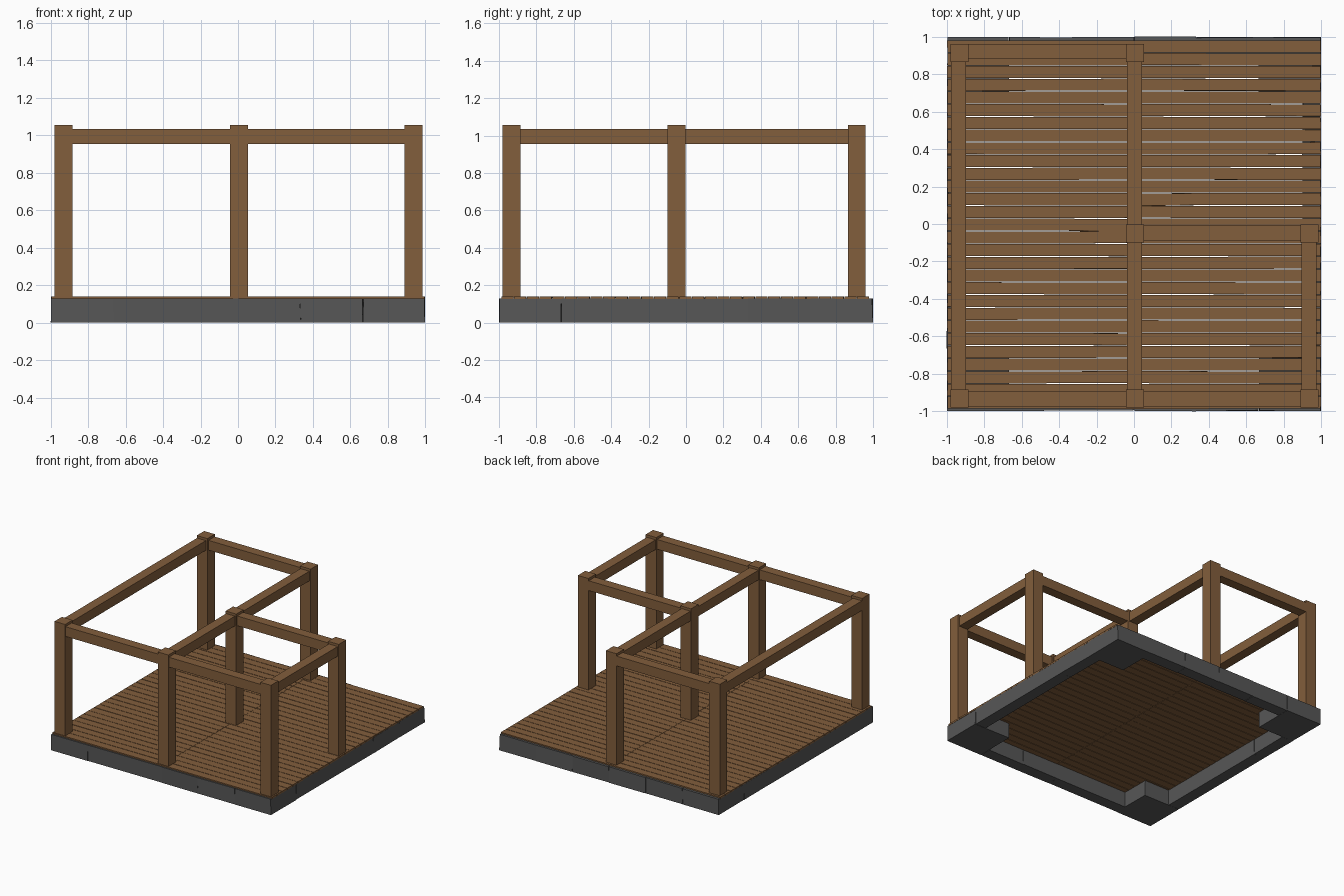
import bpy, bmesh, random
from mathutils import Matrix, Vector

if "Cube" in bpy.data.objects:
    bpy.data.objects.remove(bpy.data.objects["Cube"])

random.seed(4)


def material(name, color):
    m = bpy.data.materials.new(name)
    m.diffuse_color = color
    m.use_nodes = True
    m.node_tree.nodes["Principled BSDF"].inputs["Base Color"].default_value = m.diffuse_color
    return m


WOOD = material("wood", (0.225, 0.112, 0.045, 1))
STONE = material("stone", (0.095, 0.095, 0.095, 1))


def box(name, x, y, z, mat, jitter=0.0, turn=0.0):
    """Box from (min, max) ranges, with optional hand-cut irregularity."""
    lo, hi = Vector((x[0], y[0], z[0])), Vector((x[1], y[1], z[1]))
    size = hi - lo
    bm = bmesh.new()
    bmesh.ops.create_cube(bm, size=1)
    for v in bm.verts:
        v.co = Vector(a * b for a, b in zip(v.co, size))
        v.co.x += random.uniform(-jitter, jitter)
        v.co.y += random.uniform(-jitter, jitter)
    bm.transform(Matrix.Rotation(random.uniform(-turn, turn), 4, 'Z'))
    me = bpy.data.meshes.new(name)
    bm.to_mesh(me)
    bm.free()
    me.materials.append(mat)
    ob = bpy.data.objects.new(name, me)
    ob.location = (lo + hi) / 2
    bpy.context.collection.objects.link(ob)
    return ob


# Stone foundation: square corner blocks joined by thin wall blocks
C, W, H, J = 0.667, 0.1, 0.13, 0.003
E = 0.997
for sx in (-1, 1):
    for sy in (-1, 1):
        box("corner_stone", sorted((sx * C, sx * E)), sorted((sy * C, sy * E)),
            (0, H), STONE, J)
for a, b in ((-C, 0), (0, 0.333), (0.333, C)):
    box("front_stone", (a, b), (-E, -1 + W), (0, H), STONE, J)
for a, b in ((-C, -0.333), (-0.333, 0), (0, 0.333), (0.333, C)):
    box("back_stone", (a, b), (1 - W, E), (0, H), STONE, J)
for a, b in ((-C, 0.333), (0.333, C)):
    box("right_stone", (1 - W, E), (a, b), (0, H), STONE, J)
    box("left_stone", (-E, -1 + W), (a, b), (0, H), STONE, J)

# Floor planks, two per row
ROWS = 29
Y0, PITCH = -0.988, 1.969 / 29
for i in range(ROWS):
    y = Y0 + i * PITCH
    for a, b in ((-0.997, -0.001), (0.001, 0.997)):
        box("floor_plank", (a, b), (y + 0.002, y + PITCH - 0.002),
            (0.126, 0.14), WOOD, 0.0005, 0.002)

# Posts
P = 0.048
XL, XM, XR = -0.932, 0.006, 0.937
YF, YM, YB = -0.932, -0.052, 0.913
for x, y in ((XL, YF), (XM, YF), (XR, YF), (XM, YM), (XR, YM), (XL, YB), (XM, YB)):
    box("post", (x - P, x + P), (y - P, y + P), (0.135, 1.055), WOOD)

# Top beams between the posts
ZB, B = (0.955, 1.035), 0.04
for y, yc, x0, x1 in ((YF, -0.935, XL, XM), (YF, -0.935, XM, XR),
                      (YM, -0.048, XM, XR), (YB, 0.92, XL, XM)):
    box("cross_beam", (x0 + P, x1 - P), (yc - B, yc + B), ZB, WOOD)
for xc, y0, y1 in ((-0.938, YF, YB), (0.002, YF, YM), (0.002, YM, YB), (0.935, YF, YM)):
    box("side_beam", (xc - B, xc + B), (y0 + P, y1 - P), ZB, WOOD)
